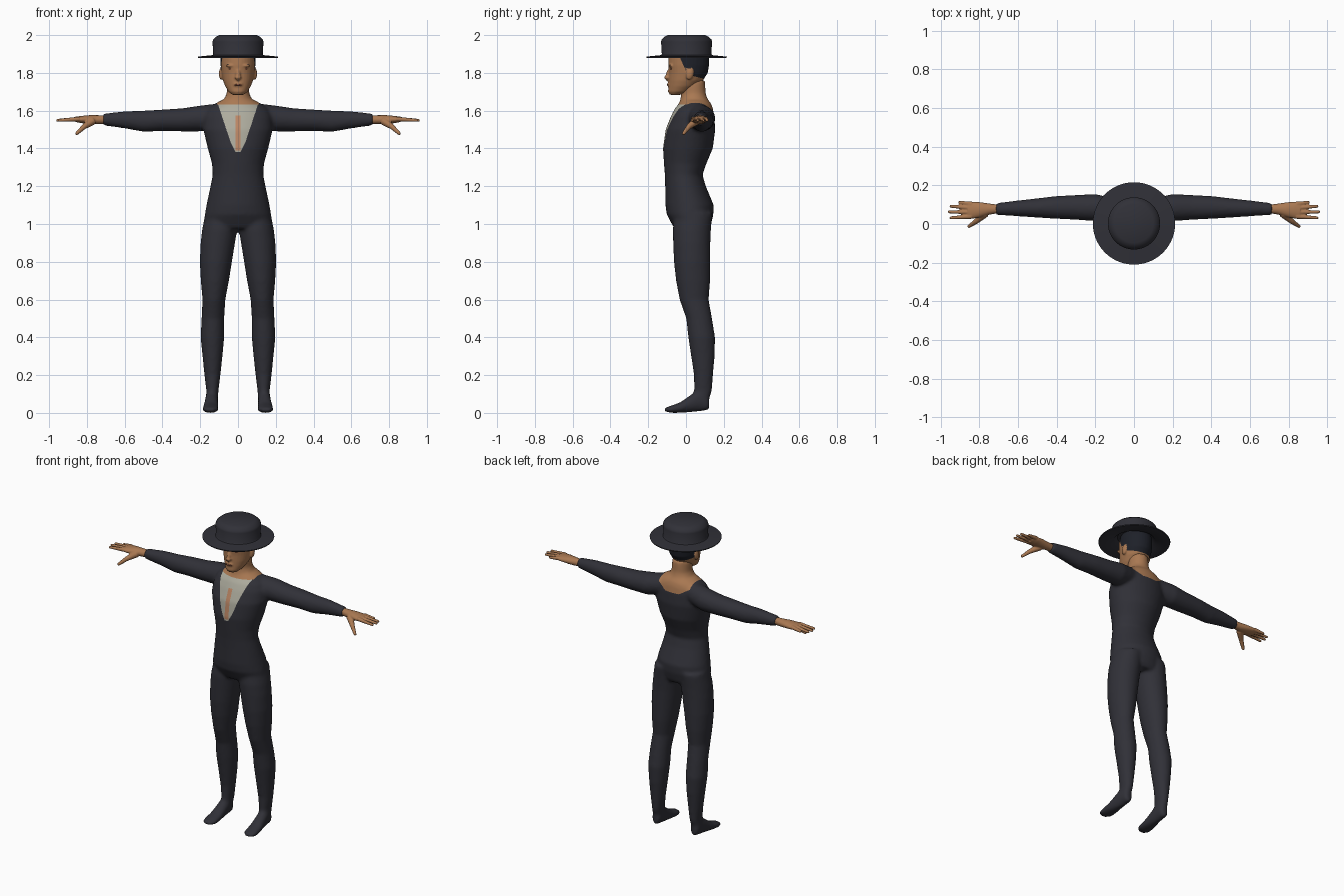
import bpy, bmesh, math
from mathutils import Vector, Matrix

if "Cube" in bpy.data.objects:
    bpy.data.objects.remove(bpy.data.objects["Cube"])


def material(name, rgb):
    m = bpy.data.materials.new(name)
    m.use_nodes = True
    m.diffuse_color = (*rgb, 1)
    m.node_tree.nodes["Principled BSDF"].inputs["Base Color"].default_value = (*rgb, 1)
    return m


CHARCOAL = material("charcoal cloth", (.03, .03, .039))
SKIN = material("tan skin", (.40, .19, .085))
SHIRT = material("pale shirt", (.42, .41, .34))
STRIP = material("copper strip", (.50, .24, .13))
HAIR = material("black hair", (.013, .015, .022))
LIPS = material("dark lips", (.20, .07, .04))


def loft(bm, axis, rows, sides=32, side=1):
    """Ellipse sections along an axis: position, then low/high on the other two axes."""
    others = [i for i in range(3) if i != axis]
    rings = []
    for t, a0, a1, b0, b1 in rows:
        ring = []
        for k in range(sides):
            ang = math.tau * k / sides
            co = Vector()
            co[axis] = t
            co[others[0]] = (a0 + a1) / 2 + (a1 - a0) / 2 * math.cos(ang)
            co[others[1]] = (b0 + b1) / 2 + (b1 - b0) / 2 * math.sin(ang)
            co.x *= side
            ring.append(bm.verts.new(co))
        rings.append(ring)
    for lo, hi in zip(rings, rings[1:]):
        for k in range(sides):
            j = (k + 1) % sides
            bm.faces.new((lo[k], lo[j], hi[j], hi[k]))
    bm.faces.new(rings[0])
    bm.faces.new(rings[-1])


def even(rows):
    """Turn half-width rows into sections symmetric about x = 0."""
    return [(z, -w, w, y0, y1) for z, w, y0, y1 in rows]


def ball(bm, centre, size, tilt=0):
    m = Matrix.Translation(centre) @ Matrix.Rotation(tilt, 4, 'X') @ Matrix.Diagonal((*size, 1))
    bmesh.ops.create_uvsphere(bm, u_segments=20, v_segments=12, radius=1, matrix=m)


def tube(bm, p, q, r0, r1):
    p, q = Vector(p), Vector(q)
    turn = (q - p).to_track_quat('Z', 'Y').to_matrix().to_4x4()
    bmesh.ops.create_cone(bm, cap_ends=True, segments=14, radius1=r0, radius2=r1,
                          depth=(q - p).length, matrix=Matrix.Translation((p + q) / 2) @ turn)
    ball(bm, q, (r1, r1, r1))


def finish(name, bm, mats, voxel=0, smooth=5, angle=60):
    """Make an object, optionally fusing its overlapping pieces into one skin."""
    bmesh.ops.recalc_face_normals(bm, faces=bm.faces)
    me = bpy.data.meshes.new(name)
    bm.to_mesh(me)
    bm.free()
    ob = bpy.data.objects.new(name, me)
    bpy.context.collection.objects.link(ob)
    if voxel:
        mod = ob.modifiers.new("fuse", 'REMESH')
        mod.mode, mod.voxel_size = 'VOXEL', voxel
        mod = ob.modifiers.new("soften", 'SMOOTH')
        mod.factor, mod.iterations = .5, smooth
        dg = bpy.context.evaluated_depsgraph_get()
        fused = bpy.data.meshes.new_from_object(ob.evaluated_get(dg))
        ob.modifiers.clear()
        ob.data = fused
    ob.data.materials.clear()
    for m in mats:
        ob.data.materials.append(m)
    bpy.ops.object.select_all(action='DESELECT')
    ob.select_set(True)
    bpy.context.view_layer.objects.active = ob
    bpy.ops.object.shade_smooth_by_angle(angle=math.radians(angle))
    return ob


def paint(ob, index, planes, keep):
    """Cut along planes (point, normal) and colour the faces in front of all of them."""
    bm = bmesh.new()
    bm.from_mesh(ob.data)
    planes = [(Vector(co), Vector(no)) for co, no in planes]
    for co, no in planes:
        faces = [f for f in bm.faces if keep(f.calc_center_median())]
        geom = set(faces)
        for f in faces:
            geom.update(f.edges, f.verts)
        bmesh.ops.bisect_plane(bm, geom=list(geom), plane_co=co, plane_no=no)
    for f in bm.faces:
        c = f.calc_center_median()
        if keep(c) and all((c - co).dot(no) > 0 for co, no in planes):
            f.material_index = index
    bm.to_mesh(ob.data)
    bm.free()


# Body: torso, neck, arms, legs and feet fused together
bm = bmesh.new()
loft(bm, 2, even([
    (.975, .15, -.06, .12), (1.0, .182, -.075, .133), (1.05, .176, -.102, .145),
    (1.1, .167, -.109, .147), (1.2, .146, -.11, .105), (1.26, .134, -.112, .088),
    (1.32, .138, -.117, .108), (1.4, .16, -.122, .142), (1.5, .184, -.108, .155),
    (1.57, .18, -.08, .15), (1.61, .16, -.06, .143), (1.635, .125, -.04, .135),
    (1.655, .09, -.03, .12)]))
loft(bm, 2, even([(1.6, .085, -.035, .13), (1.66, .075, -.03, .115),
                  (1.69, .06, -.025, .105), (1.76, .058, -.03, .10)]))
for s in (1, -1):
    loft(bm, 0, [
        (.09, .0, .13, 1.51, 1.64), (.2, .015, .155, 1.49, 1.627), (.3, .022, .15, 1.49, 1.612),
        (.4, .027, .145, 1.492, 1.606), (.5, .033, .133, 1.488, 1.6), (.6, .04, .122, 1.506, 1.597),
        (.715, .047, .108, 1.522, 1.584)], side=s)
    loft(bm, 2, [
        (.08, .105, .17, .04, .125), (.12, .103, .168, .042, .138), (.2, .093, .178, .042, .143),
        (.3, .082, .188, .027, .152), (.4, .073, .198, .012, .154), (.5, .073, .193, .001, .138),
        (.6, .067, .188, -.034, .12), (.7, .048, .197, -.053, .128), (.8, .032, .202, -.064, .129),
        (.9, .016, .198, -.068, .129), (.97, .004, .19, -.07, .132), (1.06, .0, .172, -.06, .14)], side=s)
    loft(bm, 1, [
        (-.113, .122, .175, .008, .026), (-.08, .102, .19, .0, .038), (-.03, .102, .186, .0, .056),
        (.02, .105, .178, .003, .092), (.07, .106, .172, .008, .13), (.11, .11, .166, .012, .1),
        (.123, .122, .155, .02, .08)], side=s)
body = finish("suited_body", bm, [CHARCOAL, SKIN, SHIRT, STRIP], voxel=.01)

# Open collar: shirt front, copper strip, bare neck and scooped back
front = lambda c: c.y < .05 and c.z > 1.36 and abs(c.x) < .16
back = lambda c: c.y >= .05 and c.z > 1.5 and abs(c.x) < .16
paint(body, 2, [((s * .105, 0, 1.63), (-s * 3, 0, 1)) for s in (1, -1)]
      + [((s * .015, 0, 1.385), (-s, 0, .5)) for s in (1, -1)]
      + [((0, 0, 1.38), (0, 0, 1))], front)
paint(body, 3, [((-.014, 0, 0), (1, 0, 0)), ((.014, 0, 0), (-1, 0, 0)),
                ((0, 0, 1.39), (0, 0, 1)), ((0, 0, 1.575), (0, 0, -1))], front)
paint(body, 1, [((0, 0, 1.632), (0, 0, 1)), ((-.112, 0, 0), (1, 0, 0)),
                ((.112, 0, 0), (-1, 0, 0))], front)
paint(body, 1, [((0, 0, 1.575), (0, 0, 1))]
      + [((s * .05, 0, 1.575), (-s * .6, 0, 1)) for s in (1, -1)]
      + [((s * .112, 0, 0), (-s, 0, 0)) for s in (1, -1)], back)

# Hands: palm, four fingers and a lowered thumb
for s, label in ((1, "left"), (-1, "right")):
    bm = bmesh.new()
    loft(bm, 0, [
        (.7, .056, .1, 1.53, 1.576), (.75, .048, .106, 1.528, 1.576), (.79, .036, .112, 1.53, 1.576),
        (.83, .028, .116, 1.534, 1.572), (.86, .03, .112, 1.54, 1.568)], side=s)
    for base, tip in ((.104, .112), (.083, .092), (.061, .063), (.039, .032)):
        reach = .955 - 9 * (tip - .062) ** 2 - (.03 if tip > .1 else 0)
        tube(bm, (s * .84, base, 1.556), (s * reach, tip, 1.549), .0125, .008)
    tube(bm, (s * .77, .055, 1.545), (s * .815, .015, 1.515), .022, .014)
    tube(bm, (s * .815, .015, 1.515), (s * .853, -.012, 1.48), .014, .009)
    finish(label + "_hand", bm, [SKIN], voxel=.004, smooth=3)

# Head with nose, ears and chin
bm = bmesh.new()
loft(bm, 2, even([
    (1.684, .03, -.085, -.03), (1.7, .05, -.095, .02), (1.73, .068, -.093, .06),
    (1.76, .08, -.092, .09), (1.8, .088, -.091, .115), (1.84, .092, -.094, .122),
    (1.88, .092, -.092, .122), (1.93, .08, -.08, .11)]))
ball(bm, (0, -.094, 1.79), (.013, .013, .034), -.25)
ball(bm, (0, -.1, 1.775), (.018, .016, .011))
ball(bm, (0, -.088, 1.738), (.026, .012, .014))
for s in (1, -1):
    ball(bm, (s * .09, .02, 1.795), (.011, .02, .032), -.2)
    ball(bm, (s * .036, -.08, 1.838), (.028, .012, .008))
head = finish("head", bm, [SKIN, HAIR], voxel=.005, smooth=4)
paint(head, 1, [((0, .0, 1.81), (0, 1, .45)), ((0, .05, 1.78), (0, .25, 1))],
      lambda c: c.z > 1.7 and not (abs(c.x) > .089 and c.z < 1.825 and c.y < .045))

# Painted eyes, brows and mouth
for s, label in ((1, "left"), (-1, "right")):
    for part, z, y, w, h in (("brow", 1.842, -.083, .023, .004), ("eye", 1.822, -.079, .015, .005)):
        bm = bmesh.new()
        ball(bm, (s * .036, y, z), (w, .004, h))
        finish(label + "_" + part, bm, [HAIR if part == "brow" else LIPS])
bm = bmesh.new()
ball(bm, (0, -.097, 1.736), (.023, .004, .005))
finish("mouth", bm, [LIPS])

# Flat-brimmed hat
bm = bmesh.new()
loft(bm, 2, even([(z, r, -r + .003, r + .003) for z, r in (
    (1.915, .1), (1.89, .125), (1.88, .211), (1.886, .213), (1.894, .135), (1.9, .131),
    (1.965, .135), (1.978, .131), (1.992, .115), (2.0, .1))]), sides=56)
finish("brimmed_hat", bm, [CHARCOAL], angle=40)
